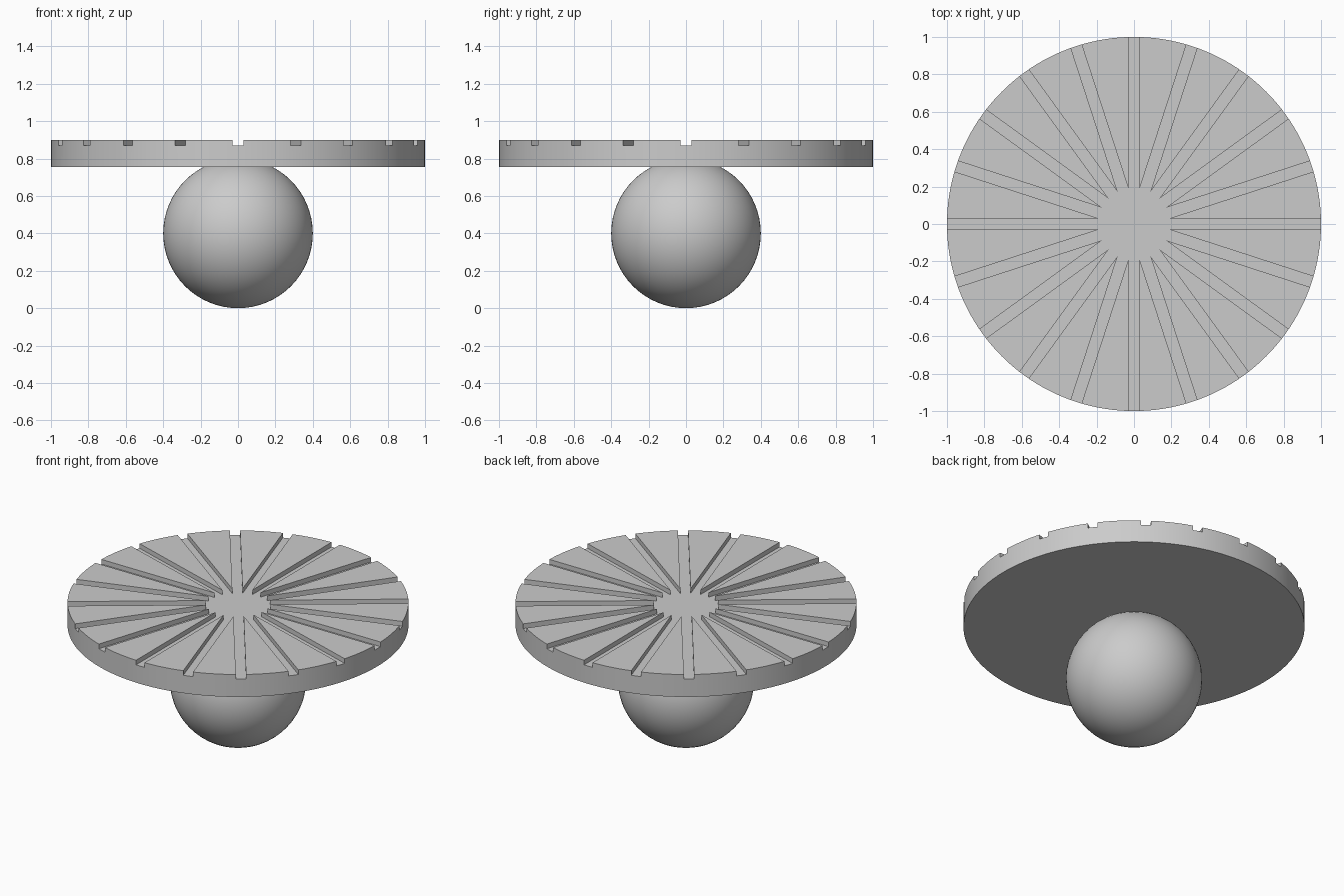
import bpy
import bmesh
from math import sin, cos, pi, radians
from mathutils import Matrix, Vector

RADIUS, BOTTOM, TOP = 1.0, 0.755, 0.9
GROOVES, HALF_WIDTH, DEPTH = 20, 0.03, 0.03
BALL = 0.4

cube = bpy.data.objects.get("Cube")
if cube:
    bpy.data.objects.remove(cube, do_unlink=True)

grey = bpy.data.materials.new("plain grey")
grey.use_nodes = True
grey.diffuse_color = (0.6, 0.6, 0.6, 1)
grey.node_tree.nodes["Principled BSDF"].inputs["Base Color"].default_value = grey.diffuse_color


def make_object(name, bm):
    mesh = bpy.data.meshes.new(name)
    bmesh.ops.recalc_face_normals(bm, faces=bm.faces)
    bm.to_mesh(mesh)
    bm.free()
    mesh.materials.append(grey)
    obj = bpy.data.objects.new(name, mesh)
    bpy.context.collection.objects.link(obj)
    return obj


def activate(obj):
    bpy.ops.object.select_all(action="DESELECT")
    obj.select_set(True)
    bpy.context.view_layer.objects.active = obj


# Round disc
bm = bmesh.new()
bmesh.ops.create_cone(bm, cap_ends=True, segments=160, radius1=RADIUS, radius2=RADIUS,
                      depth=TOP - BOTTOM,
                      matrix=Matrix.Translation((0, 0, (TOP + BOTTOM) / 2)))
disc = make_object("grooved_disc", bm)

# Star-shaped cutter: parallel-sided grooves that all cross at the centre
bm = bmesh.new()
step = 2 * pi / GROOVES
valley = HALF_WIDTH / sin(step / 2)
outline = []
for i in range(GROOVES):
    turn = Matrix.Rotation(i * step, 3, "Z")
    for x, y in ((RADIUS * 1.1, -HALF_WIDTH), (RADIUS * 1.1, HALF_WIDTH),
                 (valley * cos(step / 2), HALF_WIDTH)):
        outline.append(bm.verts.new(turn @ Vector((x, y, TOP - DEPTH))))
floor = bm.faces.new(outline)
lifted = bmesh.ops.extrude_face_region(bm, geom=[floor])["geom"]
bmesh.ops.translate(bm, vec=(0, 0, DEPTH * 2),
                    verts=[v for v in lifted if isinstance(v, bmesh.types.BMVert)])
cutter = make_object("groove_cutter", bm)
cutter.hide_render = True

# Cut the grooves
cut = disc.modifiers.new("grooves", "BOOLEAN")
cut.operation = "DIFFERENCE"
cut.solver = "EXACT"
cut.object = cutter
activate(disc)
bpy.ops.object.modifier_apply(modifier=cut.name)
bpy.data.objects.remove(cutter, do_unlink=True)

# Ball beneath the disc
bm = bmesh.new()
bmesh.ops.create_uvsphere(bm, u_segments=64, v_segments=32, radius=BALL,
                          matrix=Matrix.Translation((0, 0, BALL)))
ball = make_object("ball_base", bm)

for obj in (disc, ball):
    activate(obj)
    bpy.ops.object.shade_smooth_by_angle(angle=radians(30))
